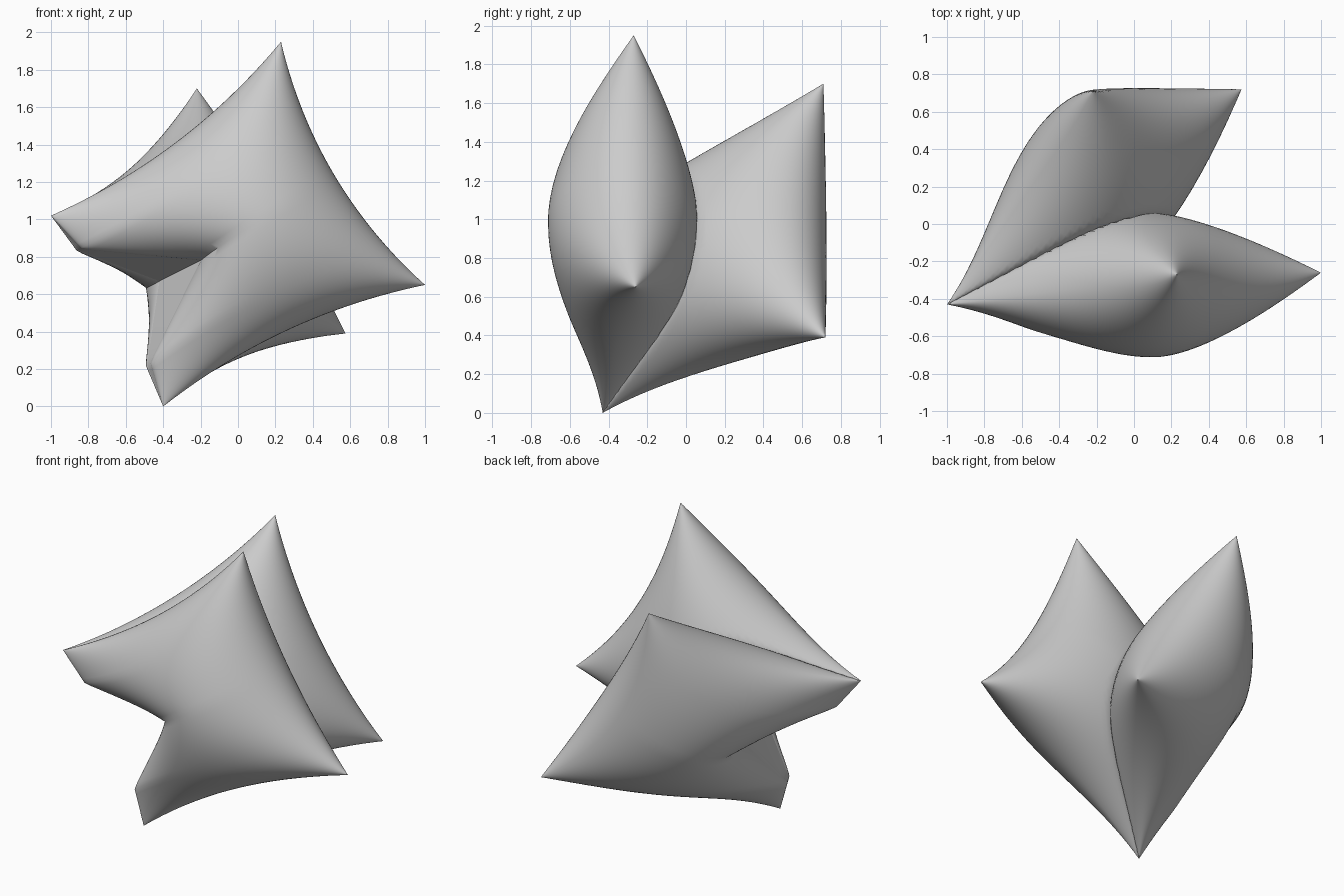
import bpy, bmesh, math
from mathutils import Vector as V

if "Cube" in bpy.data.objects:
    bpy.data.objects.remove(bpy.data.objects["Cube"])

N = 48

# Shared hinge corners and the free corners of both cushions
A, D = V((-1, -.43, 1.02)), V((-.40, -.43, 0))
front = (V((.23, -.27, 1.95)), V((1.0, -.26, .65)))
back = (V((-.22, .71, 1.70)), V((.575, .72, .39)))


def frame(B, C):
    normal = (B - D).cross(C - A).normalized()
    into = ((B + C) - (A + D)).normalized()
    return normal, into


nf, df = frame(*front)
nb, db = frame(*back)
# Plane halfway between the cushions, where their inner faces meet
split = (A - D).normalized().cross((df + db).normalized()).normalized()


def bowed(p, q, t, centre, amount):
    m = (p + q) / 2
    d = centre - m
    d -= d.project(q - p)
    return p.lerp(q, t) + d.normalized() * amount * 4 * t * (1 - t)


def notch(v, into, pinch):
    pts = [(0, D), (.2, D.lerp(A, .2) + into * .06), (.5, pinch),
           (.8, D.lerp(A, .8) + into * .05), (1, A)]
    for (a, p), (b, q) in zip(pts, pts[1:]):
        if v <= b + 1e-9:
            return p.lerp(q, (v - a) / (b - a))
    return A.copy()


def finish(name, bm):
    bmesh.ops.remove_doubles(bm, verts=bm.verts, dist=1e-4)
    bmesh.ops.recalc_face_normals(bm, faces=bm.faces)
    me = bpy.data.meshes.new(name)
    bm.to_mesh(me)
    bm.free()
    ob = bpy.data.objects.new(name, me)
    bpy.context.collection.objects.link(ob)
    bpy.ops.object.select_all(action='DESELECT')
    ob.select_set(True)
    bpy.context.view_layer.objects.active = ob
    bpy.ops.object.shade_smooth_by_angle(angle=math.radians(50))
    return ob


def grid_faces(bm, rows):
    for r, s in zip(rows, rows[1:]):
        for i in range(len(r) - 1):
            bm.faces.new((r[i], r[i + 1], s[i + 1], s[i]))


params = [(1 - math.cos(math.pi * i / N)) / 2 for i in range(N + 1)]


def cushion(name, B, C, pinch, bow):
    normal, into = frame(B, C)
    centre = (A + B + C + D) / 4
    keep = 1 if (centre - A).dot(split) > 0 else -1
    outer = 1 if normal.dot(split) * keep > 0 else -1
    bm = bmesh.new()
    for side in (1, -1):
        rows = []
        for v in params:
            row = []
            left = notch(v, into, pinch) - D.lerp(A, v)
            right = bowed(C, B, v, centre, bow) - C.lerp(B, v)
            for u in params:
                low = bowed(D, C, u, centre, .09)
                high = bowed(A, B, u, centre, .09)
                p = low.lerp(high, v) + left * (1 - u) ** 2.2 + right * u
                # outer face is slimmer towards the hinge
                h = .42 * (1 - .65 * (1 - u) ** 2.2) if side == outer else .41
                h *= math.sqrt(max(0, 16 * u * (1 - u) * v * (1 - v)))
                p += normal * side * h
                d = (p - A).dot(split) * keep
                if d < 0:                       # flatten against neighbour
                    p -= split * keep * d
                row.append(bm.verts.new(p))
            rows.append(row)
        grid_faces(bm, rows)
    return finish(name, bm)


pinch_front = V((-.20, -.42, .78))
pinch_back = V((-.42, .0, .67))
cushion("front_cushion", *front, pinch_front, .12)
cushion("back_cushion", *back, pinch_back, .08)

# Creased web closing the notch between the two cushions
bm = bmesh.new()
rows = []
for v in params:
    a, b = notch(v, df, pinch_front), notch(v, db, pinch_back)
    rows.append([bm.verts.new(a.lerp(b, k / 6)) for k in range(7)])
grid_faces(bm, rows)
finish("hinge_web", bm)
